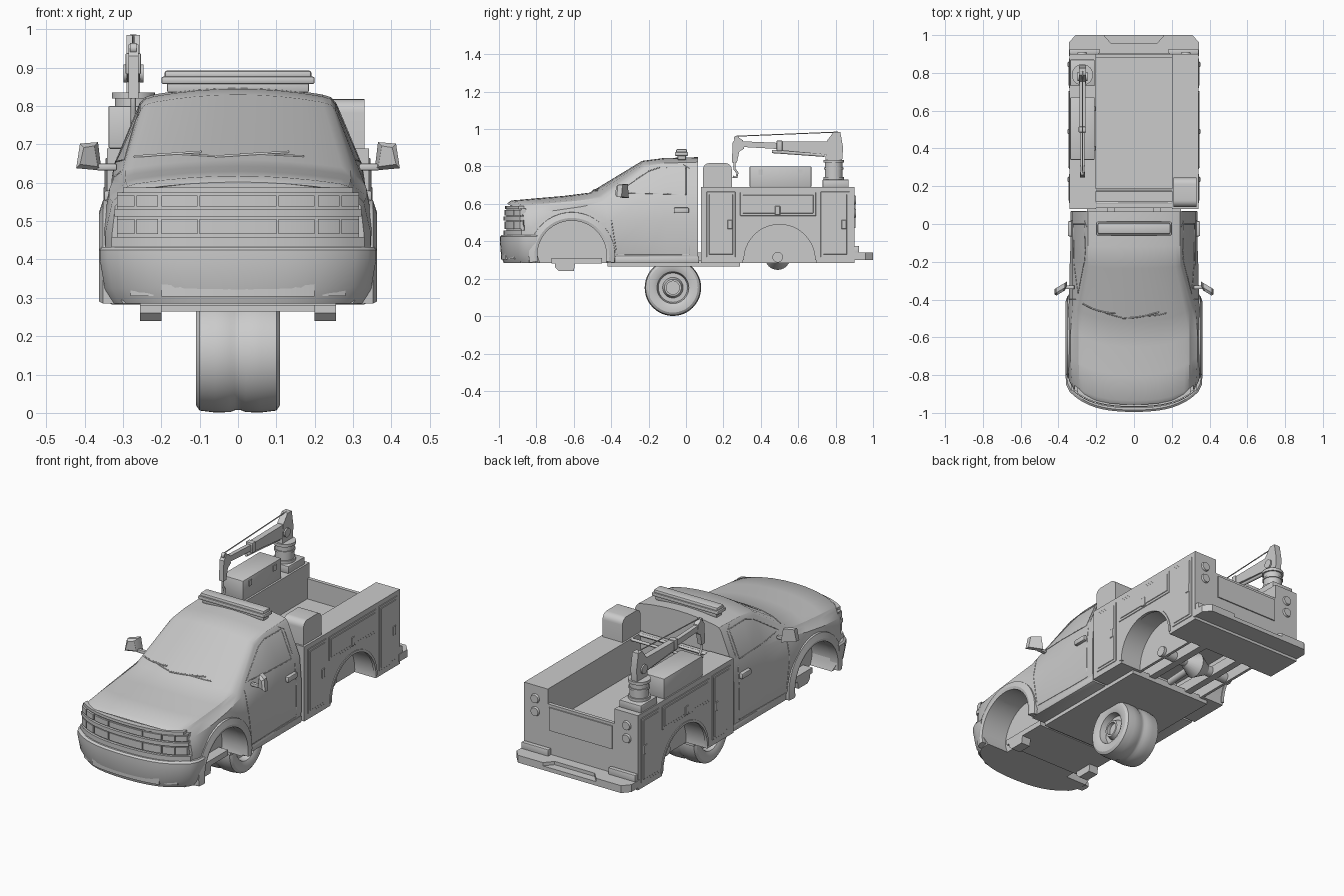
import bpy, bmesh, math
from mathutils import Vector
from mathutils.bvhtree import BVHTree

if "Cube" in bpy.data.objects:
    bpy.data.objects.remove(bpy.data.objects["Cube"], do_unlink=True)

grey = bpy.data.materials.new("plain grey")
grey.use_nodes = True
grey.diffuse_color = (0.6, 0.6, 0.6, 1)
grey.node_tree.nodes["Principled BSDF"].inputs["Base Color"].default_value = (0.6, 0.6, 0.6, 1)
parts = []


def add(name, bm):
    bmesh.ops.recalc_face_normals(bm, faces=bm.faces)
    me = bpy.data.meshes.new(name)
    bm.to_mesh(me)
    bm.free()
    ob = bpy.data.objects.new(name, me)
    bpy.context.collection.objects.link(ob)
    me.materials.append(grey)
    parts.append(ob)
    return ob


def loft(name, rings):
    bm = bmesh.new()
    rows = [[bm.verts.new(p) for p in ring] for ring in rings]
    n = len(rows[0])
    for a, b in zip(rows, rows[1:]):
        for i in range(n):
            j = (i + 1) % n
            bm.faces.new((a[i], a[j], b[j], b[i]))
    bm.faces.new(rows[0])
    bm.faces.new(rows[-1])
    return add(name, bm)


def box(name, x0, x1, y0, y1, z0, z1, bevel=0.0, seg=2):
    bm = bmesh.new()
    bmesh.ops.create_cube(bm, size=1)
    for v in bm.verts:
        v.co = ((x0 + x1) / 2 + v.co.x * abs(x1 - x0), (y0 + y1) / 2 + v.co.y * (y1 - y0),
                (z0 + z1) / 2 + v.co.z * (z1 - z0))
    if bevel:
        bmesh.ops.bevel(bm, geom=bm.edges[:], offset=bevel, segments=seg, affect='EDGES', profile=0.5)
    return add(name, bm)


def prism(name, yz, x0, x1):
    return loft(name, [[(x, y, z) for y, z in yz] for x in (x0, x1)])


def cyl(name, p0, p1, r, r2=None, seg=24):
    p0, p1 = Vector(p0), Vector(p1)
    d = p1 - p0
    u = d.orthogonal().normalized()
    w = d.normalized().cross(u)
    turn = [2 * math.pi * i / seg for i in range(seg)]
    return loft(name, [[p + (u * math.cos(t) + w * math.sin(t)) * rad for t in turn]
                       for p, rad in ((p0, r), (p1, r2 or r))])


def tube(name, pts, r, closed=False):
    cu = bpy.data.curves.new(name, 'CURVE')
    cu.dimensions = '3D'
    cu.bevel_depth, cu.bevel_resolution, cu.use_fill_caps = r, 1, True
    sp = cu.splines.new('POLY')
    sp.points.add(len(pts) - 1)
    for q, p in zip(sp.points, pts):
        q.co = (*p, 1)
    sp.use_cyclic_u = closed
    cu.materials.append(grey)
    ob = bpy.data.objects.new(name, cu)
    bpy.context.collection.objects.link(ob)


def cut(ob, cutter):
    m = ob.modifiers.new("cut", 'BOOLEAN')
    m.operation, m.solver, m.object = 'DIFFERENCE', 'EXACT', cutter
    bpy.context.view_layer.objects.active = ob
    bpy.ops.object.modifier_apply(modifier=m.name)
    parts.remove(cutter)
    bpy.data.objects.remove(cutter, do_unlink=True)


def bow(x):
    # plan curve of the nose
    return 0.035 * (x / 0.3) ** 2 + 0.06 * (x / 0.34) ** 4


def strip(name, x0, x1, z0, z1, y, t):
    # bar that follows the curved nose
    rings = []
    for i in range(17):
        x = x0 + (x1 - x0) * i / 16
        f = y + bow(x)
        rings.append([(x, f + 0.02, z0), (x, f - t, z0), (x, f - t, z1), (x, f + 0.02, z1)])
    return loft(name, rings)


# cab body: y, bow, bottom half width, side, shoulder, shoulder z, top half width, top z
stations = [(-.957, 1, .30, .328, .32, .54, .297, .582), (-.935, 1, .31, .345, .328, .55, .3, .598),
            (-.80, 1, .32, .357, .337, .565, .305, .61), (-.65, .9, .325, .356, .335, .585, .306, .623),
            (-.515, .9, .325, .345, .325, .61, .306, .64), (-.235, .3, .325, .34, .325, .64, .255, .81),
            (-.12, .15, .325, .336, .325, .64, .255, .825), (.065, 0, .325, .335, .325, .64, .255, .83)]
rings = []
for y, k, wb, w, ws, zs, wt, zt in stations:
    half = [(wb, .285), (w, .34), (w, (zs + .34) / 2 + .03), (ws, zs), (wt, zt - .022), (wt - .012, zt - .007)]
    top = wt - .035
    half += [(top * f, zt + .02 * (1 - f * f)) for f in (1, .75, .5, .25)]
    pts = [(0, .285)] + half + [(0, zt + .02)] + [(-x, z) for x, z in reversed(half)]
    rings.append([(x, y + k * bow(x), z) for x, z in pts])
cab = loft("cab_body", rings)
for s in (-1, 1):
    cut(cab, cyl("front_well", (s * .2, -.61, .325), (s * .5, -.61, .325), .187, seg=48))
bm = bmesh.new()
bm.from_mesh(cab.data)
tree = BVHTree.FromBMesh(bm)
bm.free()


def on_cab(pts, origin, ray, steps=8):
    # drop a polyline onto the cab skin
    out = []
    for a, b in zip(pts, pts[1:]):
        for i in range(steps):
            p = Vector(a).lerp(Vector(b), i / steps)
            hit = tree.ray_cast(origin(p), Vector(ray))[0]
            if hit:
                out.append(hit)
    return out


# wipers and roof light
ahead = lambda p: Vector((p.x, -2, p.y))
for x0, x1 in ((-.27, -.07), (-.06, .16)):
    tube("wiper_blade", on_cab([(x0, .668), (x1, .682)], ahead, (0, 1, 0)), .004)
    tube("wiper_arm", on_cab([(x0 + .1, .676), (x1 + .03, .668)], ahead, (0, 1, 0)), .003)
box("light_bar_base", -.185, .185, -.045, 0, .835, .865, .005)
box("light_bar_lower", -.2, .2, -.06, .012, .857, .877, .006)
box("light_bar_lens", -.192, .192, -.053, .006, .87, .893, .008)

# cab sides
for s in (-1, 1):
    beside = lambda p: Vector((s * 2, p.x, p.y))
    door = [(-.4, .63), (-.4, .52), (-.37, .33), (.02, .33), (.02, .79), (-.02, .815)]
    tube("door_seam", on_cab(door, beside, (-s, 0, 0)), .002)
    window = [(-.37, .66), (-.2, .775), (-.14, .795), (0, .795), (0, .65), (-.37, .66)]
    tube("window_seal", on_cab(window, beside, (-s, 0, 0)), .002, True)
    box("door_handle", s * .325, s * .35, -.065, .015, .55, .58, .006)
    box("rocker_panel", s * .25, s * .335, -.42, .07, .283, .32, .006)
    arch = []
    for i in range(25):
        a = math.radians(-10 + 200 * i / 24)
        c, d = math.cos(a), math.sin(a)
        arch.append([(s * x, -.61 + r * c, .325 + r * d)
                     for x, r in ((.31, .185), (.358, .185), (.362, .2), (.352, .23), (.31, .235))])
    loft("fender_flare", arch)
    box("mirror_arm", s * .315, s * .37, -.345, -.325, .632, .65, .005)
    loft("mirror_housing", [[(s * x, y - (x - .355) * .6, z) for x, z in
                             ((.356 + e, .632 + e), (.422 - e, .638 + e), (.412 - e, .702 - e), (.365 + e, .706 - e))]
                            for y, e in ((-.345, .01), (-.33, 0), (-.305, 0))])

# grille and lamps
strip("grille_panel", -.315, .315, .42, .575, -.957, .004)
for name, hw, z0, z1, t in (("grille_top_bar", .3, .573, .588, .01), ("grille_middle_bar", .322, .512, .532, .018),
                            ("grille_lower_bar", .33, .432, .458, .018)):
    strip(name, -hw, hw, z0, z1, -.957, t)
for z0, z1 in ((.538, .567), (.466, .506)):
    for x0, x1 in ((-.2, -.105), (-.1, .1), (.105, .2)):
        strip("grille_insert", x0, x1, z0, z1, -.958, .012)
    for s in (-1, 1):
        strip("head_lamp", s * .208, s * .265, z0, z1, -.96, .012)
        strip("corner_lamp", s * .27, s * .316, z0, z1, -.96, .012)

# front bumper
rings = []
for z, f, dy in ((.285, .91, .02), (.325, .965, .006), (.4, 1, 0), (.425, 1, 0), (.433, .98, .01)):
    side = [(.34 * i / 10, -.995 + bow(.34 * i / 10)) for i in range(1, 11)] + [(.36, -.85), (.362, -.8)]
    plan = [(-x, y) for x, y in reversed(side)] + [(0, -.995)] + side
    rings.append([(x * f, y + dy, z) for x, y in plan])
loft("front_bumper", rings)
strip("bumper_intake", -.2, .2, .303, .35, -.984, .004)
for s in (-1, 1):
    strip("fog_lamp", s * .22, s * .28, .305, .35, -.972, .006)

# service body
box("bed_floor", -.21, .21, .085, .9, .45, .5)
box("bed_front_wall", -.21, .21, .085, .105, .29, .69)
box("tailgate", -.205, .205, .88, .9, .3, .61)
box("tailgate_panel", -.19, .19, .895, .906, .47, .595)
box("rear_floor_pan", -.342, .342, .7, .9, .285, .31)
for y in (.11, .18):
    tube("bed_rail", [(-.2, y, .685), (.2, y, .685)], .008)
for s in (-1, 1):
    bank = box("side_cabinet", s * .2, s * .342, .08, .9, .285, .69)
    cut(bank, cyl("rear_well", (s * .215, .5, .3), (s * .5, .5, .3), .195, seg=48))
    for y0, y1, z0, z1, ly, lz in ((.11, .265, .315, .665, .235, .49), (.29, .695, .535, .662, .49, .565),
                                   (.72, .875, .315, .665, .845, .49)):
        box("cabinet_door", s * .335, s * .345, y0, y1, z0, z1, .002, 1)
        box("door_inset", s * .34, s * .348, y0 + .014, y1 - .014, z0 + .014, z1 - .014, .002, 1)
        box("door_latch", s * .34, s * .351, ly - .014, ly + .014, lz - .025, lz + .025, .003, 1)
    lip = []
    for i in range(25):
        a = math.pi * i / 24
        lip.append([(s * x, .5 + r * math.cos(a), .3 + r * math.sin(a))
                    for x, r in ((.33, .19), (.346, .19), (.346, .203), (.33, .203))])
    loft("rear_arch_lip", lip)
    for z in (.62, .55):
        cyl("tail_lamp", (s * .275, .895, z), (s * .275, .91, z), .027, .022)
    box("bumper_step", s * .18, s * .342, .9, .925, .33, .375, .004)

# rear bumper with chamfered corners
plan = [(-.345, .89), (.345, .89), (.345, .96), (.31, 1), (.16, 1), (.12, .955), (-.12, .955), (-.16, 1),
        (-.31, 1), (-.345, .96)]
loft("rear_bumper", [[(x, y, z) for x, y in plan] for z in (.3, .34)])
box("rear_bumper_tread", -.16, .16, .89, 1, .3, .322)

# tank with rounded shoulders, and tool box on the cabinets
shoulder = [(math.cos(math.pi * i / 12), math.sin(math.pi * i / 12)) for i in range(7)]
dome = [(.21 + .035 * c, .783 + .035 * d) for c, d in shoulder]
dome += [(.125 - .035 * c, .783 + .035 * d) for c, d in reversed(shoulder)]
prism("fuel_tank", [(.09, .685), (.245, .685)] + dome, .21, .33)
box("tool_box", -.338, -.208, .34, .67, .69, .8, .004)
for y in (.4, .61):
    box("tool_box_catch", -.212, -.204, y - .012, y + .012, .755, .785)
box("crane_plinth", -.338, -.208, .73, .87, .69, .73, .004)

# crane
cx, cy = -.273, .79
for r, z0, z1 in ((.055, .725, .745), (.048, .745, .79), (.053, .785, .795), (.048, .795, .822), (.056, .82, .836)):
    cyl("crane_turret", (cx, cy, z0), (cx, cy, z1), r, seg=32)
prism("crane_mast", [(.745, .835), (.835, .835), (.84, .9), (.825, .985), (.79, .985), (.755, .94)],
      cx - .018, cx + .018)
cyl("mast_pivot", (cx - .026, .78, .885), (cx + .026, .78, .885), .024)
prism("outer_boom", [(.76, .862), (.76, .935), (.49, .932), (.49, .887)], cx - .016, cx + .016)
prism("inner_boom", [(.5, .893), (.5, .926), (.29, .935), (.29, .905)], cx - .011, cx + .011)
box("boom_collar", cx - .02, cx + .02, .485, .515, .883, .938, .003)
cyl("boom_ram", (cx, .74, .86), (cx, .46, .88), .009, seg=12)
prism("boom_head", [(.245, .82), (.272, .82), (.285, .88), (.31, .895), (.305, .94), (.275, .96), (.25, .93)],
      cx - .013, cx + .013)
for y, z in ((.27, .95), (.81, .972)):
    cyl("cable_sheave", (cx - .009, y, z), (cx + .009, y, z), .014, seg=16)
tube("crane_cable", [(cx, .81, .984), (cx, .27, .962)], .003)
tube("crane_hook", [(cx, .26, .83), (cx, .26, .785), (cx, .275, .765), (cx, .27, .742), (cx, .25, .745)], .007)

# underbody and axle
box("chassis_plate", -.25, .25, -.42, .29, .265, .3)
box("front_crossmember", -.255, .255, -.72, -.45, .28, .31)
for s in (-1, 1):
    box("chassis_rail", s * .1, s * .14, -.6, .9, .285, .34)
    prism("suspension_bracket", [(-.7, .3), (-.7, .26), (-.68, .24), (-.6, .24), (-.59, .3)], s * .2, s * .255)
    cyl("axle_tube", (s * .04, .49, .315), (s * .23, .49, .315), .028)
    cyl("axle_housing", (0, .49, .315), (s * .07, .49, .315), .068, .03)
cyl("drive_shaft", (0, .29, .305), (0, .45, .315), .018)

# paired wheel turned about its axle
edge = [(.075, .001), (.075, .035), (.095, .035), (.095, .045), (.065, .055), (.065, .078), (.1, .085),
        (.11, .105), (.109, .133), (.1, .146), (.06, .151), (.02, .15), (.008, .145)]
profile = edge + [(-x, r) for x, r in reversed(edge)]
turn = [2 * math.pi * i / 48 for i in range(48)]
loft("twin_wheel", [[(x, -.07 + r * math.cos(t), .152 + r * math.sin(t)) for t in turn] for x, r in profile])

# shading
bpy.ops.object.select_all(action='DESELECT')
for ob in parts:
    ob.select_set(True)
bpy.context.view_layer.objects.active = cab
bpy.ops.object.shade_smooth_by_angle(angle=math.radians(32))
